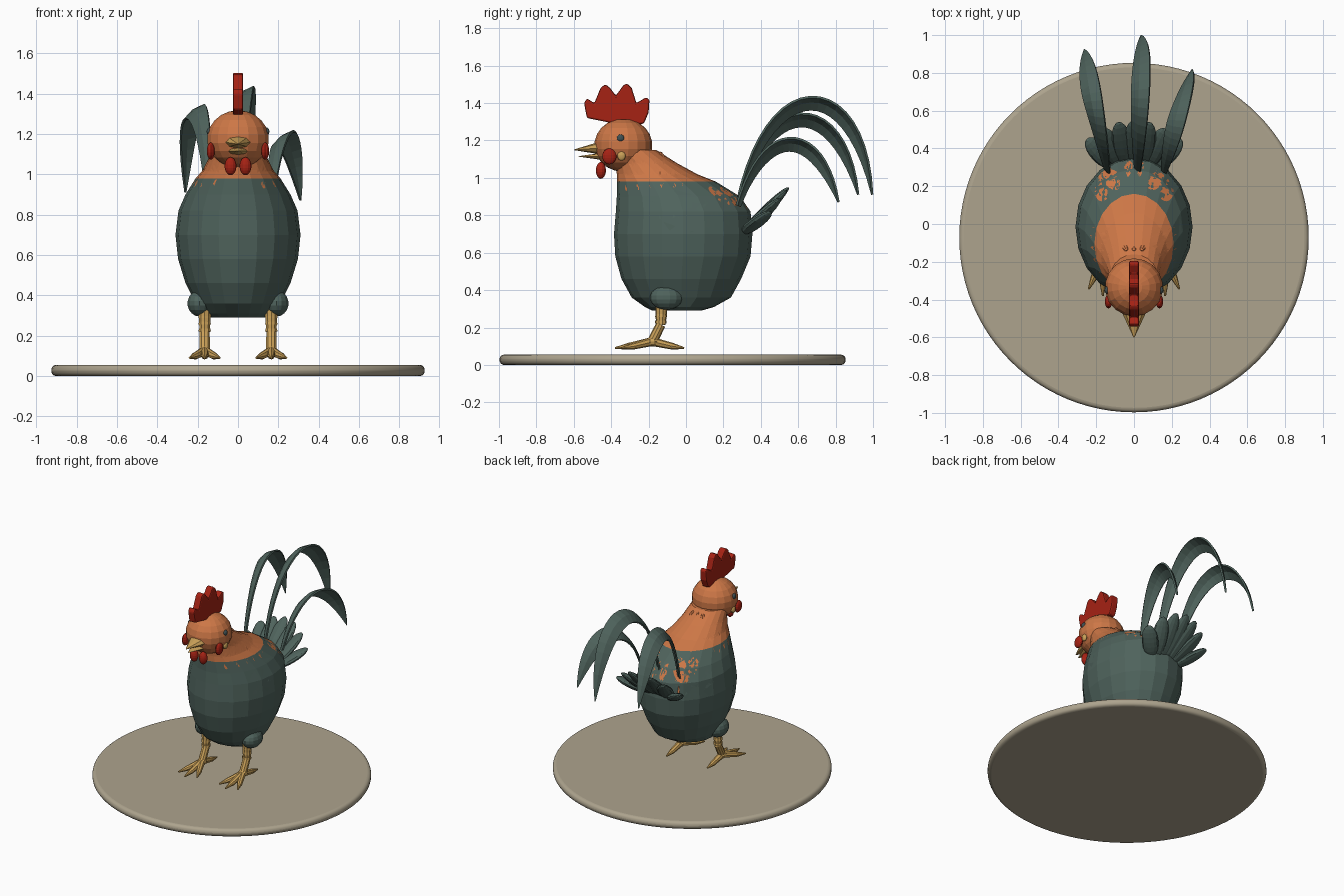
import bpy, bmesh, math
from mathutils import Vector
from mathutils.bvhtree import BVHTree
from mathutils.geometry import interpolate_bezier

cube = bpy.data.objects.get("Cube")
if cube:
    bpy.data.objects.remove(cube, do_unlink=True)


def material(name, r, g, b):
    m = bpy.data.materials.new(name)
    m.use_nodes = True
    m.diffuse_color = (r, g, b, 1)
    m.node_tree.nodes["Principled BSDF"].inputs["Base Color"].default_value = (r, g, b, 1)
    return m


GREEN = material("dark green plumage", 0.078, 0.125, 0.108)
ORANGE = material("orange plumage", 0.61, 0.185, 0.062)
RED = material("comb red", 0.38, 0.016, 0.007)
YELLOW = material("horn yellow", 0.6, 0.36, 0.1)
STONE = material("stone beige", 0.42, 0.37, 0.27)
EYE = material("eye slate", 0.05, 0.08, 0.085)


def finish(name, bm, *mats):
    me = bpy.data.meshes.new(name)
    bm.to_mesh(me)
    bm.free()
    ob = bpy.data.objects.new(name, me)
    bpy.context.collection.objects.link(ob)
    for m in mats:
        me.materials.append(m)
    return ob


def blob(name, centre, radii, mat, axis=(0, 0, 1), segs=14, rings=9):
    """Ellipsoid whose local z follows axis."""
    bm = bmesh.new()
    bmesh.ops.create_uvsphere(bm, u_segments=segs, v_segments=rings, radius=1)
    ob = finish(name, bm, mat)
    ob.location, ob.scale = centre, radii
    ob.rotation_euler = Vector(axis).to_track_quat('Z', 'Y').to_euler()
    return ob


def taper(name, a, b, r1, r2, mat, segs=10, flat=1):
    """Tapered rod from a to b; flat squashes its height."""
    a, b = Vector(a), Vector(b)
    bm = bmesh.new()
    bmesh.ops.create_cone(bm, cap_ends=True, segments=segs, radius1=r1, radius2=r2,
                          depth=(b - a).length)
    ob = finish(name, bm, mat)
    ob.location = (a + b) / 2
    ob.rotation_euler = (b - a).to_track_quat('Z', 'Y').to_euler()
    ob.scale.y = flat
    return ob


# Round base
bm = bmesh.new()
bmesh.ops.create_cone(bm, cap_ends=True, segments=96, radius1=0.925, radius2=0.925, depth=0.055)
base = finish("base", bm, STONE)
base.location = (0, -0.072, 0.0275)
bev = base.modifiers.new("round rim", 'BEVEL')
bev.width, bev.segments = 0.024, 4

# Body and neck: rings of (height, front, back, half width)
RINGS = [(0.29, -0.18, 0.08, 0.15), (0.31, -0.22, 0.15, 0.18), (0.36, -0.29, 0.24, 0.21),
         (0.46, -0.345, 0.295, 0.26), (0.58, -0.378, 0.345, 0.297), (0.7, -0.385, 0.355, 0.31),
         (0.82, -0.375, 0.345, 0.295), (0.9, -0.37, 0.29, 0.26), (0.98, -0.37, 0.16, 0.21),
         (1.02, -0.37, 0.06, 0.175), (1.08, -0.375, -0.05, 0.145), (1.15, -0.4, -0.16, 0.125)]
N = 20
bm = bmesh.new()
loops = []
for z, y0, y1, rx in RINGS:
    angles = [2 * math.pi * i / N for i in range(N)]
    loops.append([bm.verts.new((rx * math.cos(a), (y0 + y1) / 2 + (y1 - y0) / 2 * math.sin(a), z))
                  for a in angles])
for lo, hi in zip(loops, loops[1:]):
    for i in range(N):
        j = (i + 1) % N
        bm.faces.new((lo[i], lo[j], hi[j], hi[i]))
bm.faces.new(loops[0][::-1])
bm.faces.new(loops[-1])
for f in bm.faces:
    f.material_index = 1 if f.calc_center_median().z > 0.98 else 0
surface = BVHTree.FromBMesh(bm)
finish("body", bm, GREEN, ORANGE)


def drape(name, centre, u, v, out, mat, dome=0.02, lift=0.004, point=0.0):
    """Domed disc or leaf (pointed along u) laid on the body, seen along out."""
    c, u, v, out = (Vector(p) for p in (centre, u, v, out))
    out.normalize()
    if u.cross(v).dot(out) < 0:
        v = -v
    bm = bmesh.new()

    def place(r, a):
        p = c + r * (math.cos(a) * u + math.sin(a) * (1 - point * math.cos(a)) * v)
        hit, nrm, _, _ = surface.ray_cast(p + out * 2, -out)
        if hit is None:
            hit, nrm, _, _ = surface.find_nearest(p)
        return bm.verts.new(hit + nrm * (lift + dome * (1 - r * r)))

    mid, segs, prev = place(0, 0), 16, None
    for r in (0.4, 0.75, 1):
        ring = [place(r, 2 * math.pi * i / segs) for i in range(segs)]
        for i in range(segs):
            j = (i + 1) % segs
            bm.faces.new((mid, ring[i], ring[j]) if prev is None
                         else (prev[i], ring[i], ring[j], prev[j]))
        prev = ring
    return finish(name, bm, mat)


# Head, beak, comb
blob("head", (0, -0.335, 1.175), (0.155, 0.155, 0.142), ORANGE, segs=18, rings=11)
taper("upper_beak", (0, -0.455, 1.16), (0, -0.6, 1.15), 0.07, 0.003, YELLOW, 8, 0.5)
taper("lower_beak", (0, -0.45, 1.115), (0, -0.575, 1.115), 0.055, 0.003, YELLOW, 8, 0.35)

COMB = [(-0.53, 1.32), (-0.545, 1.4), (-0.53, 1.425), (-0.49, 1.4), (-0.455, 1.485), (-0.43, 1.5),
        (-0.405, 1.48), (-0.375, 1.44), (-0.335, 1.495), (-0.315, 1.505), (-0.29, 1.48),
        (-0.265, 1.4), (-0.215, 1.43), (-0.195, 1.42), (-0.2, 1.35), (-0.225, 1.29), (-0.34, 1.28),
        (-0.43, 1.3)]
bm = bmesh.new()
face = bm.faces.new([bm.verts.new((-0.026, y, z)) for y, z in COMB])
grown = bmesh.ops.extrude_face_region(bm, geom=[face])["geom"]
bmesh.ops.translate(bm, verts=[g for g in grown if isinstance(g, bmesh.types.BMVert)],
                    vec=(0.052, 0, 0))
bmesh.ops.recalc_face_normals(bm, faces=bm.faces)
comb = finish("comb", bm, RED)
bev = comb.modifiers.new("soft edge", 'BEVEL')
bev.width, bev.segments = 0.009, 2

for s, side in ((1, "left"), (-1, "right")):
    # Face details
    blob(side + "_wattle", (s * 0.037, -0.455, 1.04), (0.03, 0.027, 0.045), RED)
    blob(side + "_cheek", (s * 0.135, -0.41, 1.115), (0.02, 0.038, 0.043), RED)
    blob(side + "_ear", (s * 0.14, -0.345, 1.118), (0.014, 0.022, 0.026), YELLOW)
    blob(side + "_eye", (s * 0.142, -0.35, 1.212), (0.014, 0.02, 0.02), EYE)

    # Wing: broad pad with two rows of rounded feathers
    out = (s, 0, 0)
    drape(side + "_wing", (0, 0.03, 0.82), (0, 0.28, -0.02), (0, 0.01, 0.12), out, GREEN, 0.035)
    for i in range(6):
        y = -0.17 + 0.082 * i
        z = 0.745 - 0.05 * math.sin(math.pi * (i + 0.5) / 6) + 0.008 * i
        drape(f"{side}_wing_feather_{i}", (0, y, z), (0, 0.075, 0), (0, 0, 0.08), out, GREEN,
              0.02, 0.014)
    for i in range(4):
        drape(f"{side}_wing_covert_{i}", (0, -0.13 + 0.1 * i, 0.82), (0, 0.075, 0), (0, 0, 0.07),
              out, GREEN, 0.015, 0.03)

    # Pointed neck feathers
    for i in range(5):
        y = -0.31 + 0.056 * i
        drape(f"{side}_hackle_{i}", (0, y, 1.0), (0, -0.01 + 0.01 * i, -0.085), (0, 0.026, 0),
              (s, 0, 0.1), ORANGE, 0.018, 0.006, 0.6)
    for i in range(3):
        drape(f"{side}_shoulder_hackle_{i}", (s * 0.15, -0.14 + 0.05 * i, 1.0),
              (s * 0.07, 0.012 * i, 0), (0, 0.025, 0), (0, 0, 1), ORANGE, 0.015, 0.006, 0.6)

    # Orange saddle patches
    for i, (x, y, rx, ry) in enumerate([(0.17, 0.17, 0.04, 0.05), (0.13, 0.24, 0.06, 0.05),
                                        (0.16, 0.28, 0.04, 0.045), (0.1, 0.21, 0.035, 0.03)]):
        drape(f"{side}_saddle_patch_{i}", (s * x, y, 0.9), (0, ry, 0), (rx, 0, 0), (0, 0, 1),
              ORANGE, 0.002, 0.004)
    drape(side + "_saddle_point", (s * 0.03, 0.29, 0.9), (0, -0.045, 0), (0.02, 0, 0), (0, 0, 1),
          ORANGE, 0.002, 0.004, 0.7)

    # Thigh, leg with scale rings, toes
    x = s * 0.165
    blob(side + "_thigh", (s * 0.19, -0.105, 0.36), (0.062, 0.088, 0.065), GREEN)
    ankle = Vector((x, -0.18, 0.125))
    knee, hock = Vector((x, -0.13, 0.33)), Vector((x, -0.135, 0.215))
    taper(side + "_upper_leg", hock, knee, 0.026, 0.034, YELLOW)
    taper(side + "_lower_leg", ankle, hock, 0.027, 0.026, YELLOW)
    for i in range(3):
        p = hock.lerp(knee, 0.05 + 0.3 * i)
        taper(f"{side}_leg_ring_{i}", p, p + Vector((0, 0, 0.016)), 0.032, 0.03, YELLOW)
    blob(side + "_foot", ankle, (0.032, 0.034, 0.026), YELLOW, segs=10, rings=6)
    for i, (dx, dy) in enumerate([(-0.075, -0.345), (0, -0.38), (0.075, -0.345), (0, -0.01)]):
        tip = Vector((x + dx, dy, 0.09))
        mid = ankle.lerp(tip, 0.6) - Vector((0, 0, 0.003))
        taper(f"{side}_toe_{i}", ankle, mid, 0.024, 0.018, YELLOW, 8)
        taper(f"{side}_claw_{i}", mid, tip, 0.019, 0.005, YELLOW, 8)

# Ruffled tuft behind the head
for i in range(3):
    blob(f"neck_tuft_{i}", (0.05 * (i - 1), -0.12, 1.09), (0.02, 0.018, 0.055), ORANGE,
         (0.2 * (i - 1), 0.4, -1), 8, 6)

# Short tail fan
for i in range(7):
    a = (i - 3) / 3
    root = Vector((0.1 * a, 0.3, 0.70))
    tip = Vector((0.25 * a, 0.55 - 0.1 * a * a, 0.95 - 0.13 * a * a))
    blob(f"tail_fan_feather_{i}", (root + tip) / 2, (0.055, 0.026, (tip - root).length / 2),
         GREEN, tip - root, 12, 10)


# Long arched tail feathers
def sickle(name, root, h1, h2, tip):
    path = interpolate_bezier(*(Vector(p) for p in (root, h1, h2, tip)), 21)
    bm, prev = bmesh.new(), None
    for i, p in enumerate(path):
        t = i / 20
        tangent = (path[min(i + 1, 20)] - path[max(i - 1, 0)]).normalized()
        up = Vector((1, 0, 0)).cross(tangent).normalized()
        half = 0.075 * (0.2 + 1.3 * t) * (1 - t ** 3) + 0.002
        w = (Vector((0.8, 0, 0)) + up * 0.6) * half
        ridge = (up * 0.8 - Vector((0.6, 0, 0))) * half * 0.2
        row = [bm.verts.new(q) for q in (p - w, p + ridge, p + w)]
        if prev:
            for k in (0, 1):
                bm.faces.new((prev[k], prev[k + 1], row[k + 1], row[k]))
        prev = row
    bmesh.ops.recalc_face_normals(bm, faces=bm.faces)
    mod = finish(name, bm, GREEN).modifiers.new("thickness", 'SOLIDIFY')
    mod.thickness, mod.offset = 0.012, 0


sickle("middle_sickle", (0.02, 0.28, 0.86), (0.02, 0.45, 1.57), (0.05, 0.9, 1.57), (0.04, 0.995, 0.91))
sickle("right_sickle", (-0.14, 0.28, 0.86), (-0.17, 0.43, 1.44), (-0.25, 0.8, 1.46), (-0.26, 0.92, 0.91))
sickle("left_sickle", (0.16, 0.28, 0.85), (0.19, 0.42, 1.27), (0.26, 0.68, 1.3), (0.31, 0.815, 0.87))

# Smooth only the base rim
bpy.ops.object.select_all(action='DESELECT')
base.select_set(True)
bpy.context.view_layer.objects.active = base
bpy.ops.object.shade_smooth_by_angle(angle=math.radians(40))
